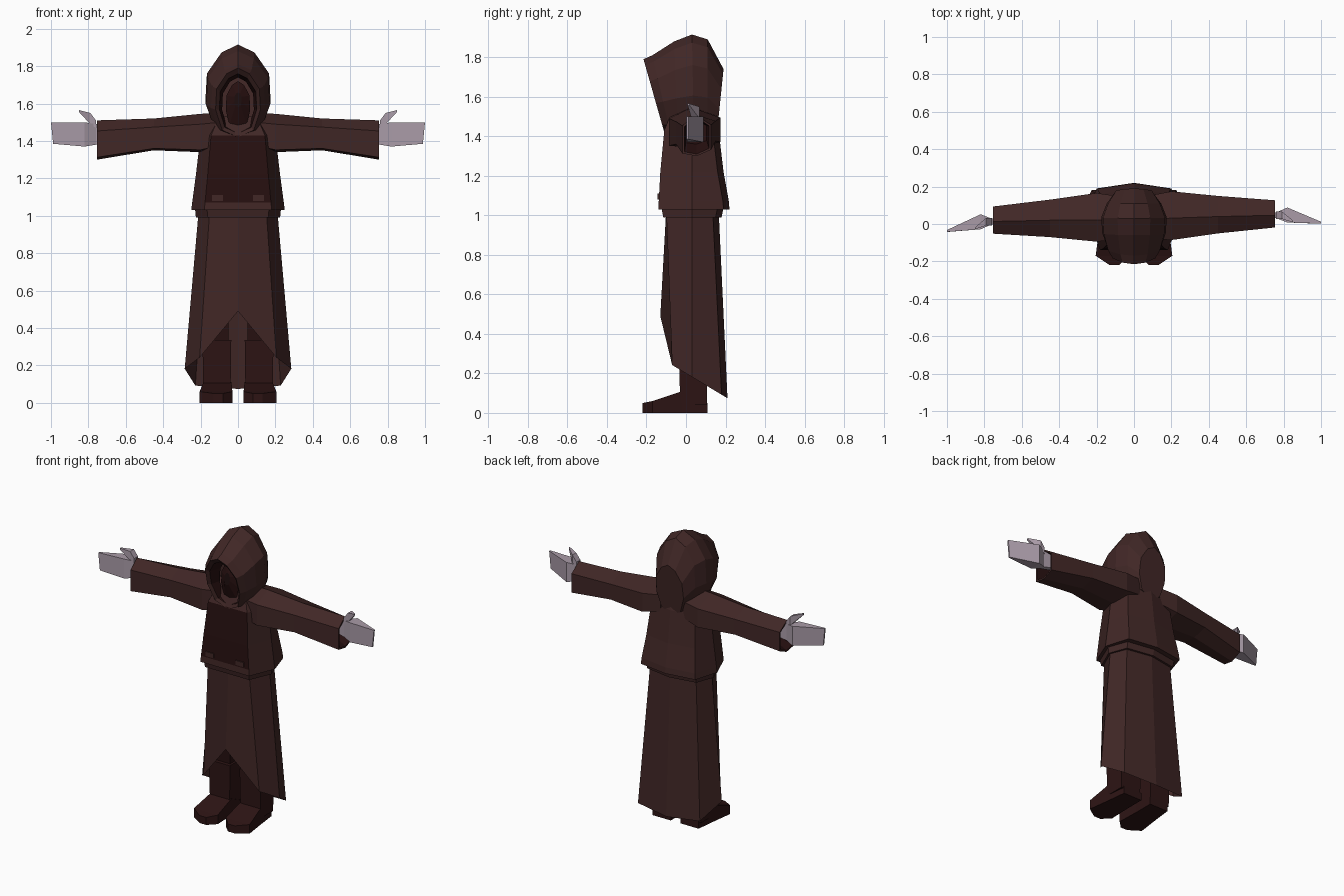
import bpy, bmesh

cube = bpy.data.objects.get("Cube")
if cube:
    bpy.data.objects.remove(cube, do_unlink=True)


def material(name, color):
    m = bpy.data.materials.new(name)
    m.use_nodes = True
    m.diffuse_color = (*color, 1)
    shader = next(n for n in m.node_tree.nodes if n.type == 'BSDF_PRINCIPLED')
    shader.inputs["Base Color"].default_value = m.diffuse_color
    shader.inputs["Roughness"].default_value = 0.9
    return m


robe = material("robe brown", (0.052, 0.02, 0.019))
lining = material("dark maroon", (0.02, 0.005, 0.005))
leather = material("boot maroon", (0.026, 0.007, 0.007))
shadow = material("hood shadow", (0.011, 0.004, 0.004))
skin = material("pale grey skin", (0.4, 0.33, 0.39))


def loft(name, rings, materials, pick=None, start=True, end=True):
    """Skin a list of equal rings; pick(ring, segment) chooses the material."""
    bm = bmesh.new()
    loops = [[bm.verts.new(point) for point in ring] for ring in rings]
    count = len(loops[0])
    for i, (lower, upper) in enumerate(zip(loops, loops[1:])):
        for j in range(count):
            k = (j + 1) % count
            face = bm.faces.new((lower[j], lower[k], upper[k], upper[j]))
            face.material_index = pick(i, j) if pick else 0
    if start:
        bm.faces.new(loops[0])
    if end:
        face = bm.faces.new(loops[-1])
        face.material_index = pick(len(loops) - 1, 0) if pick else 0
    bmesh.ops.recalc_face_normals(bm, faces=bm.faces)
    mesh = bpy.data.meshes.new(name)
    bm.to_mesh(mesh)
    bm.free()
    for m in materials:
        mesh.materials.append(m)
    bpy.context.collection.objects.link(bpy.data.objects.new(name, mesh))


def mirrored(half):
    """Complete a half outline whose first and last points lie on the centre line."""
    return half + [(-x, y, z) for x, y, z in half[-2:0:-1]]


def robe_ring(z, width, front, back):
    """Horizontal slice of the robe: flat chest, pointed sides, bowed back."""
    return mirrored([(0, front, z), (0.72 * width, front, z), (width, 0.03, z),
                     (0.8 * width, back - 0.03, z), (0, back, z)])


# Skirt: the hem slopes down to the back and parts in a slit at the front
waist = robe_ring(1.03, 0.21, -0.1, 0.165)
hem = [(x, y, 0.2 - 0.6 * y) for x, y, z in robe_ring(0, 0.285, -0.07, 0.21)]
hem[0] = (0, -0.13, 0.49)
loft("skirt", [waist, hem], [robe], end=False)

# Waist band showing under the tunic
loft("waist_band", [robe_ring(0.99, 0.225, -0.115, 0.18),
                    robe_ring(1.04, 0.23, -0.125, 0.19)], [robe])

# Tunic with a dark chest panel on the front faces
CHEST_ROW = (1, 2)
tunic = [robe_ring(1.03, 0.25, -0.14, 0.22),
         robe_ring(1.07, 0.245, -0.138, 0.217),
         robe_ring(1.22, 0.225, -0.13, 0.19),
         robe_ring(1.43, 0.2, -0.11, 0.165),
         robe_ring(1.53, 0.14, -0.07, 0.14)]
last = len(tunic[0]) - 1
loft("tunic", tunic, [robe, lining], lambda i, j: int(i in CHEST_ROW and j in (0, last)))


def hood_ring(width, low_y, high_y, low_z, high_z):
    """Upright egg-shaped slice that can lean forward towards its top."""
    egg = [(0, 1), (0.5, 0.92), (0.95, 0.7), (1, 0.4), (0.7, 0.1), (0, 0)]
    return mirrored([(width * u, low_y + v * (high_y - low_y), low_z + v * (high_z - low_z))
                     for u, v in egg])


# Hood: dark hollow, lip, brow, crown and back of the head
hollow = hood_ring(0.085, -0.07, -0.07, 1.45, 1.74)
lip_inside = hood_ring(0.1, -0.1, -0.19, 1.44, 1.76)
lip_outside = hood_ring(0.12, -0.11, -0.215, 1.42, 1.79)
brow = hood_ring(0.145, -0.08, -0.17, 1.42, 1.81)
temple = hood_ring(0.17, -0.04, -0.06, 1.4, 1.88)
crown = hood_ring(0.175, 0.04, 0.03, 1.4, 1.915)
rear = hood_ring(0.145, 0.11, 0.11, 1.4, 1.89)
nape = hood_ring(0.1, 0.155, 0.19, 1.4, 1.74)
loft("hood", [hollow, lip_inside, lip_outside, brow, temple, crown, rear, nape],
     [robe, lining], lambda i, j: int(i == 0), start=False)

# Face in shadow, rising to a nose ridge
loft("face", [hood_ring(0.065, -0.08, -0.09, 1.46, 1.72),
              hood_ring(0.02, -0.12, -0.11, 1.58, 1.66)],
     [lining, shadow], lambda i, j: int(i == 1))


def block_ring(axis, at, a_low, a_high, b_low, b_high):
    """Rectangle across the given axis, spanning the other two axes in order."""
    corners = [(a_low, b_low), (a_high, b_low), (a_high, b_high), (a_low, b_high)]
    return [corner[:axis] + (at,) + corner[axis:] for corner in corners]


def sleeve_ring(x, front, back, bottom, top):
    """Six-sided sleeve slice with a sloping upper front face."""
    hexagon = [(0.45, 1), (0, 0.73), (0, 0.06), (0.5, 0), (1, 0.15), (1, 0.75)]
    return [(x, front + u * (back - front), bottom + v * (top - bottom)) for u, v in hexagon]


def add_pair(name, rings, materials, pick=None, sway=0):
    """Build a part on both sides; sway turns the pair slightly about the body."""
    for side, sign in (("left", 1), ("right", -1)):
        placed = [[(sign * x, y + sway * sign * x, z) for x, y, z in ring] for ring in rings]
        loft(side + "_" + name, placed, materials, pick)


ARM_SWAY = 0.022

# Flared sleeves ending in a dark hollow cuff
sleeve = [sleeve_ring(0.08, -0.08, 0.15, 1.37, 1.55),
          sleeve_ring(0.2, -0.09, 0.17, 1.34, 1.545),
          sleeve_ring(0.45, -0.06, 0.14, 1.35, 1.52),
          sleeve_ring(0.755, -0.035, 0.11, 1.3, 1.51),
          sleeve_ring(0.755, -0.025, 0.1, 1.31, 1.5),
          sleeve_ring(0.66, -0.015, 0.09, 1.36, 1.485)]
add_pair("sleeve", sleeve, [robe, lining], lambda i, j: int(i >= 4), ARM_SWAY)

# Mitten hands with a thin fingertip edge and a raised thumb
hand = [block_ring(0, 0.66, 0.02, 0.055, 1.4, 1.48),
        block_ring(0, 0.76, 0.015, 0.045, 1.38, 1.49),
        block_ring(0, 0.82, -0.01, 0.07, 1.37, 1.5),
        block_ring(0, 0.99, -0.02, -0.01, 1.385, 1.5)]
hand[-1] = [(x + 0.1 * (z - 1.4), y, z) for x, y, z in hand[-1]]
add_pair("hand", hand, [skin], sway=ARM_SWAY)
thumb = [block_ring(0, 0.76, 0.01, 0.05, 1.47, 1.51),
         block_ring(0, 0.79, 0.01, 0.05, 1.49, 1.55),
         block_ring(0, 0.85, -0.01, 0, 1.555, 1.565)]
add_pair("thumb", thumb, [skin], sway=ARM_SWAY)

# Pocket flaps on the chest panel
flap = [block_ring(1, -0.143, 0.08, 0.14, 1.08, 1.11),
        block_ring(1, -0.135, 0.08, 0.14, 1.08, 1.11)]
add_pair("pocket_flap", flap, [robe])

# Legs, boot shafts and wedge-shaped shoes
leg = [block_ring(2, 0.3, 0.05, 0.175, -0.01, 0.1),
       block_ring(2, 0.95, 0.05, 0.16, -0.03, 0.1)]
add_pair("leg", leg, [lining])
shaft = [block_ring(2, 0.04, 0.04, 0.185, -0.03, 0.105),
         block_ring(2, 0.335, 0.036, 0.19, -0.035, 0.11)]
add_pair("boot_shaft", shaft, [leather])
shoe = [block_ring(1, 0.11, 0.035, 0.17, 0, 0.05),
        block_ring(1, -0.02, 0.035, 0.185, 0, 0.11),
        block_ring(1, -0.17, 0.03, 0.205, 0, 0.06),
        block_ring(1, -0.22, 0.08, 0.13, 0, 0.05)]
add_pair("shoe", shoe, [leather])
